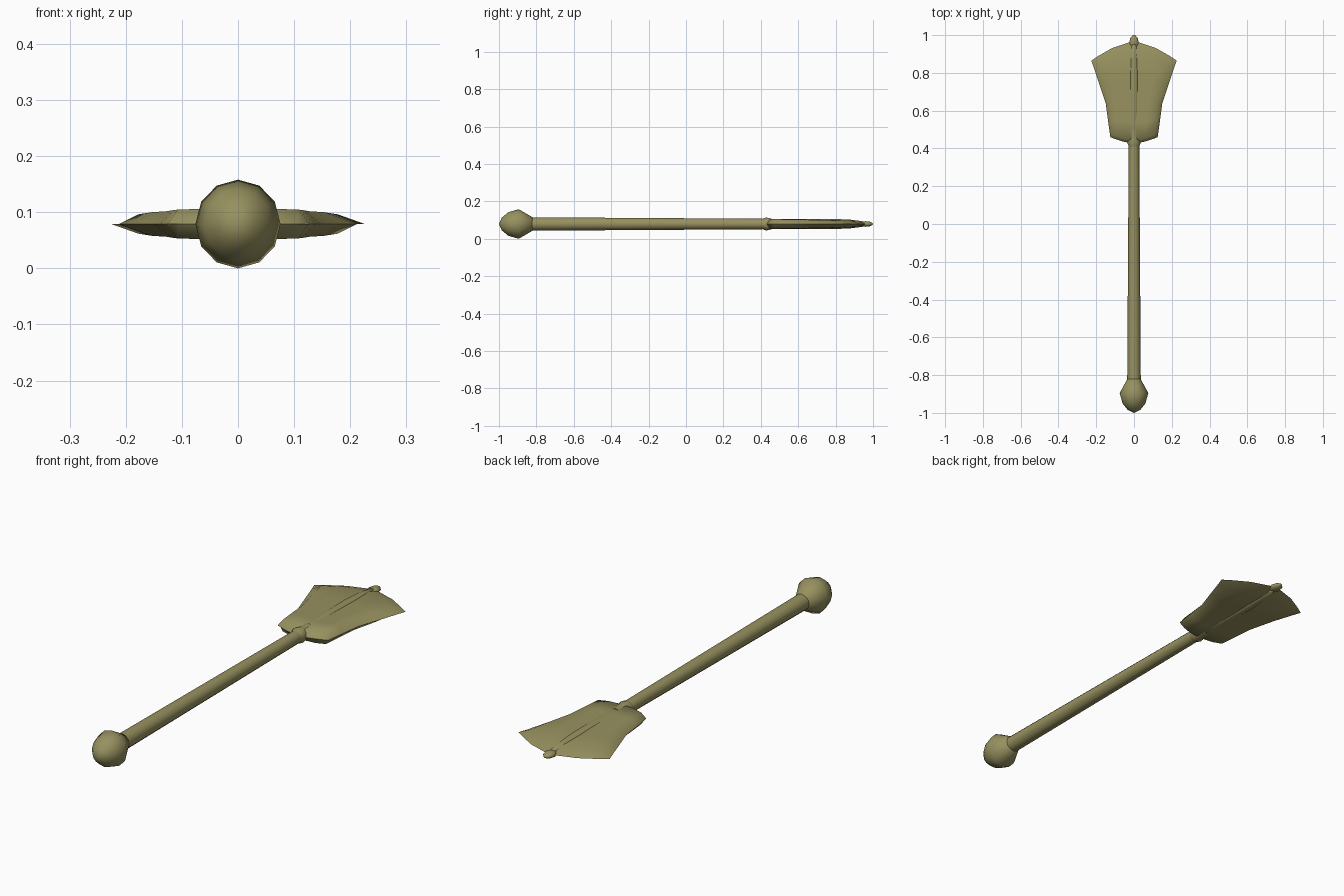
import bpy, bmesh, math

if "Cube" in bpy.data.objects:
    bpy.data.objects.remove(bpy.data.objects["Cube"])

AXIS_Z = 0.079
olive = bpy.data.materials.new("olive_metal")
olive.use_nodes = True
colour = (0.31, 0.285, 0.115, 1)
olive.diffuse_color = colour
olive.node_tree.nodes["Principled BSDF"].inputs["Base Color"].default_value = colour


def finish(name, bm, angle):
    """Weld, orient and smooth a part."""
    bmesh.ops.remove_doubles(bm, verts=bm.verts, dist=0.0005)
    bmesh.ops.recalc_face_normals(bm, faces=bm.faces)
    mesh = bpy.data.meshes.new(name)
    bm.to_mesh(mesh)
    bm.free()
    obj = bpy.data.objects.new(name, mesh)
    bpy.context.collection.objects.link(obj)
    mesh.materials.append(olive)
    obj.location.z = AXIS_Z
    bpy.ops.object.select_all(action='DESELECT')
    obj.select_set(True)
    bpy.context.view_layer.objects.active = obj
    bpy.ops.object.shade_smooth_by_angle(angle=math.radians(angle))
    return obj


def loft(name, rings, angle):
    """Bridge closed rings of equal length."""
    bm = bmesh.new()
    rows = [[bm.verts.new(p) for p in ring] for ring in rings]
    for a, b in zip(rows, rows[1:]):
        for i in range(len(a)):
            j = (i + 1) % len(a)
            bm.faces.new((a[i], a[j], b[j], b[i]))
    return finish(name, bm, angle)


def lathe(name, profile, sides=12, sx=1, sz=1, angle=50):
    """Turn (y, radius) pairs about the long axis."""
    turns = [2 * math.pi * i / sides for i in range(sides)]
    return loft(name, [[(r * sx * math.sin(t), y, r * sz * math.cos(t)) for t in turns]
                       for y, r in profile], angle)


# Pommel and tapering shaft
lathe("pommel", [(-1, 0), (-0.985, 0.034), (-0.95, 0.063), (-0.895, 0.079),
                 (-0.82, 0.036), (-0.81, 0)], sx=0.96)
lathe("shaft", [(-0.84, 0), (-0.84, 0.036), (0.42, 0.028), (0.5, 0.028), (0.5, 0)])

# Collar where the shaft meets the blade
lathe("collar", [(0.405, 0.026), (0.43, 0.035), (0.475, 0.024)])

# Central ridge and flattened tip bead
lathe("ridge", [(0.5, 0.024), (0.6, 0.0275), (0.78, 0.028), (0.88, 0.023),
                (0.95, 0.014), (0.96, 0)])
lathe("tip_bead", [(0.92, 0), (0.935, 0.017), (0.96, 0.025), (0.985, 0.02),
                   (0.997, 0.009), (1, 0)], sz=0.6)

# Fan blade: y at middle, y at edge, half width, half thickness
rows = [(0.425, 0.46, 0.125, 0), (0.445, 0.478, 0.128, 0.027),
        (0.54, 0.55, 0.138, 0.026), (0.64, 0.64, 0.15, 0.024),
        (0.77, 0.74, 0.184, 0.022), (0.915, 0.825, 0.212, 0.018),
        (0.97, 0.865, 0.226, 0)]
section = [(-1, 0), (-0.84, 0.95), (-0.5, 1), (0, 0.88), (0.5, 1), (0.84, 0.95),
           (1, 0), (0.84, -0.95), (0.5, -1), (0, -0.88), (-0.5, -1), (-0.84, -0.95)]
loft("blade", [[(f * w, mid + (edge - mid) * abs(f) ** 1.5, h * t) for f, h in section]
               for mid, edge, w, t in rows], 55)
